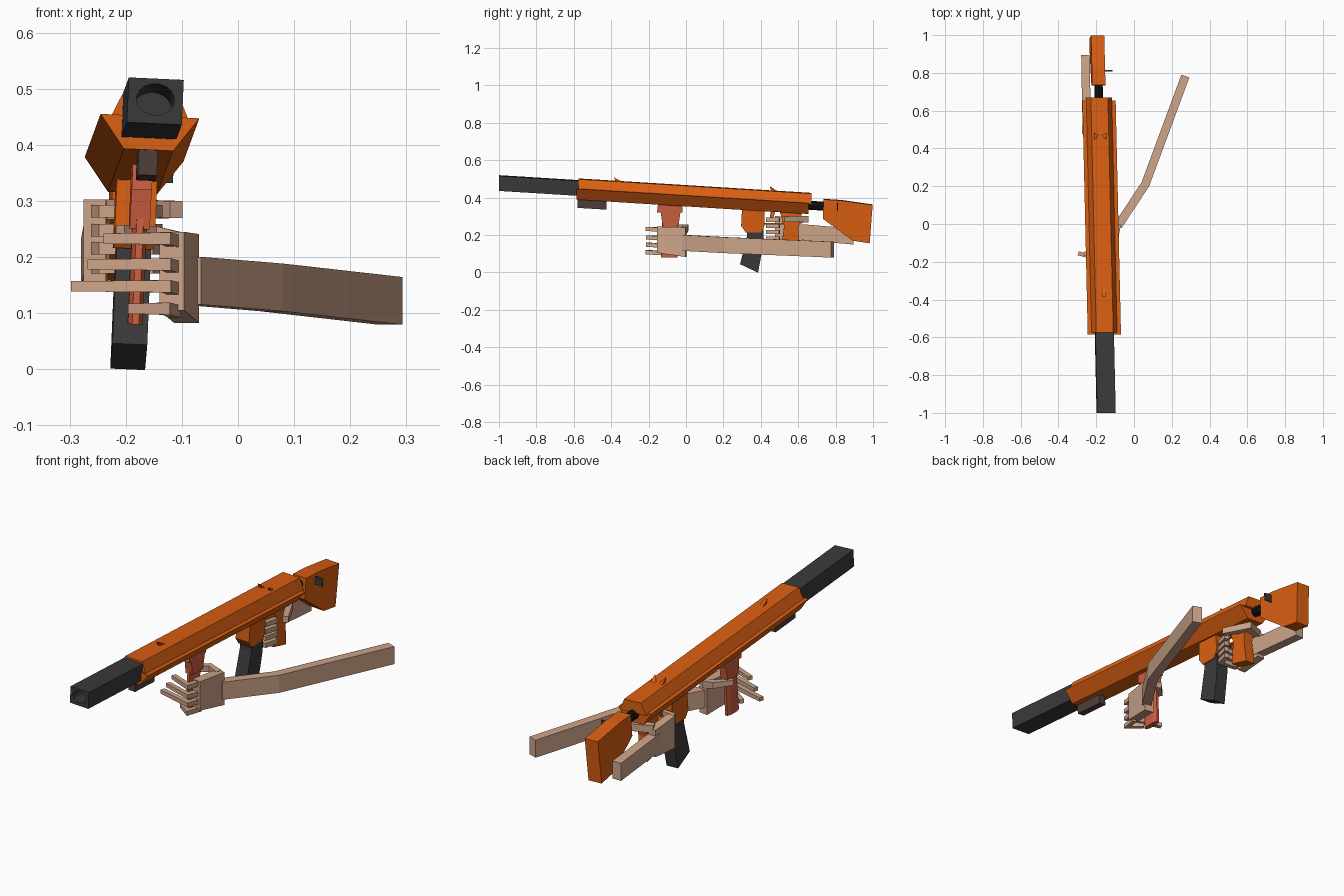
import bpy, bmesh, math
from mathutils import Vector

cube = bpy.data.objects.get("Cube")
if cube:
    bpy.data.objects.remove(cube, do_unlink=True)


def material(name, r, g, b):
    m = bpy.data.materials.new(name)
    m.use_nodes = True
    m.diffuse_color = (r, g, b, 1)
    m.node_tree.nodes["Principled BSDF"].inputs["Base Color"].default_value = (r, g, b, 1)
    return m


ORANGE = material("orange", 0.71, 0.115, 0.006)
DARK = material("dark_grey", 0.042, 0.042, 0.042)
BLACK = material("black", 0.006, 0.006, 0.006)
BROWN = material("brown_grey", 0.075, 0.05, 0.042)
RED = material("brick_red", 0.6, 0.115, 0.052)
SKIN = material("skin", 0.61, 0.37, 0.25)


def place(u, y, z):
    """Put a point, given across the gun and along y and z, on the tilted gun axis."""
    return (u - 0.17 - 0.02 * y + 0.045 * (z - 0.42), y, z - 0.045 * u)


def loft(name, rings, mat):
    """Join rings of points and cap both ends."""
    bm = bmesh.new()
    loops = [[bm.verts.new(p) for p in ring] for ring in rings]
    n = len(loops[0])
    for a, b in zip(loops, loops[1:]):
        for i in range(n):
            j = (i + 1) % n
            bm.faces.new((a[i], a[j], b[j], b[i]))
    bm.faces.new(loops[0])
    bm.faces.new(loops[-1])
    bmesh.ops.recalc_face_normals(bm, faces=bm.faces)
    me = bpy.data.meshes.new(name)
    bm.to_mesh(me)
    bm.free()
    me.materials.append(mat)
    ob = bpy.data.objects.new(name, me)
    bpy.context.collection.objects.link(ob)
    return ob


def side(name, profile, half, mat, offset=0):
    """Extrude a side profile (y, z) across the gun."""
    return loft(name, [[place(offset + s * half, y, z) for y, z in profile]
                       for s in (-1, 1)], mat)


def along(section, y):
    """Ring of (across, height) points at y, following the slope of the gun."""
    return [place(u, y, h - 0.062 * y) for u, h in section]


def limb(name, path, widths, heights, mat=SKIN):
    """Box-section limb along a path, mitred at the bends."""
    pts = [Vector(p) for p in path]
    rings = []
    for i, p in enumerate(pts):
        d0 = (p - pts[max(i - 1, 0)]).normalized()
        d1 = (pts[min(i + 1, len(pts) - 1)] - p).normalized()
        d = d0 + d1
        s = Vector((d.y, -d.x, 0)).normalized() * widths[i] / 2
        bend = d.length / 2 if d0.length and d1.length else 1
        s /= max(bend, 0.6)
        up = Vector((0, 0, heights[i] / 2))
        rings.append([p - s - up, p + s - up, p + s + up, p - s + up])
    return loft(name, rings, mat)


# Receiver: wide lower shell and narrower upper cover
lower = [(-0.088, 0.415), (-0.044, 0.355), (0.044, 0.355), (0.088, 0.415)]
upper = [(-0.07, 0.41), (-0.045, 0.465), (0.045, 0.465), (0.07, 0.41)]
loft("lower_receiver", [along(lower, -0.585), along(lower, 0.655)], ORANGE)
loft("upper_receiver", [along(upper, -0.575), along(upper, 0.67)], ORANGE)

# Square barrel with a round bore
angles = [math.tau * (i + 0.5) / 16 for i in range(16)]
square, bore = [], []
for a in angles:
    c, s = math.cos(a), math.sin(a)
    # snap the diagonal neighbours outward so the outline is a true box
    k = max(abs(c), abs(s))
    square.append((0.049 * c / k, 0.416 + 0.04 * s / k))
    bore.append((0.034 * c, 0.419 + 0.028 * s))
square = [(math.copysign(0.049, u) if abs(abs(u / 0.049) - 0.67) < 0.02 and abs(abs(h - 0.416) - 0.04) < 0.001
           else u, h) for u, h in square]
loft("barrel", [along(square, -0.57), along(square, -1), along(bore, -1),
                along(bore, -0.75)], DARK)

# Block under the front of the receiver
block = [(-0.017, 0.31), (0.017, 0.31), (0.017, 0.36), (-0.017, 0.36)]
loft("under_barrel_block", [along(block, -0.58), along(block, -0.425)], BROWN)

# Foregrip: mounting block and faceted shaft
side("foregrip_mount", [(-0.15, 0.365), (-0.155, 0.32), (-0.135, 0.32), (-0.125, 0.25),
                        (-0.04, 0.25), (-0.03, 0.32), (-0.02, 0.32), (-0.02, 0.36)], 0.018, RED)


def shaft_ring(z, front, back):
    return [place(u, y, z) for u, y in ((-0.006, front), (0.006, front), (0.013, front + 0.02),
            (0.013, back - 0.02), (0.006, back), (-0.006, back), (-0.013, back - 0.02),
            (-0.013, front + 0.02))]


loft("foregrip_shaft", [shaft_ring(0.34, -0.125, -0.04), shaft_ring(0.08, -0.135, -0.045)], RED)

# Magazine well, magazine, pistol grip and trigger
side("magazine_well", [(0.3, 0.35), (0.295, 0.25), (0.32, 0.215), (0.4, 0.215),
                       (0.42, 0.25), (0.42, 0.34)], 0.036, ORANGE)
side("magazine", [(0.33, 0.26), (0.325, 0.19), (0.29, 0.045), (0.385, 0.0),
                  (0.415, 0.16), (0.415, 0.26)], 0.031, DARK)
side("pistol_grip", [(0.5, 0.33), (0.525, 0.25), (0.51, 0.14), (0.61, 0.115),
                     (0.6, 0.23), (0.62, 0.32)], 0.025, ORANGE)
side("trigger", [(0.455, 0.34), (0.445, 0.275), (0.46, 0.27), (0.48, 0.335)], 0.006, RED)
side("trigger_guard", [(0.42, 0.265), (0.42, 0.258), (0.53, 0.258), (0.53, 0.265)], 0.01, ORANGE)

# Stock with its connecting rod and side tab
rod = [(0.022 * math.cos(math.tau * i / 8), 0.4 + 0.024 * math.sin(math.tau * i / 8))
       for i in range(8)]
loft("stock_rod", [along(rod, 0.64), along(rod, 0.76)], BLACK)
side("stock", [(0.735, 0.392), (0.83, 0.386), (0.998, 0.362), (0.982, 0.157),
               (0.89, 0.172), (0.732, 0.288)], 0.035, ORANGE)
side("stock_tab", [(0.808, 0.335), (0.814, 0.335), (0.814, 0.372), (0.808, 0.372)],
     0.022, DARK, 0.052)

# Sights: one front blade and a pair of rear spikes
side("front_sight", [(-0.385, 0.508), (-0.33, 0.48), (-0.37, 0.48)], 0.008, ORANGE)
for s, tag in ((-1, "right"), (1, "left")):
    loft("rear_sight_" + tag,
         [[place(s * u, y, z) for u, y, z in ring] for ring in (
             ((0.004, 0.475, 0.43), (0.032, 0.46, 0.43), (0.032, 0.49, 0.43)),
             ((0.027, 0.448, 0.458), (0.03, 0.448, 0.458), (0.03, 0.451, 0.458)))], ORANGE)

# Left arm and hand, holding the foregrip
limb("left_forearm", [(-0.085, -0.01, 0.158), (0.06, 0.21, 0.146), (0.272, 0.783, 0.122)],
     [0.045] * 3, [0.085] * 3)
limb("left_palm", [(-0.092, 0.0, 0.162), (-0.118, -0.15, 0.175)], [0.045, 0.045], [0.158, 0.14])
for i, (z, tip) in enumerate(((0.233, -0.235), (0.187, -0.265), (0.148, -0.295), (0.108, -0.19))):
    limb("left_finger_%d" % (i + 1),
         [(-0.113, -0.13, z - 0.005), (-0.128, -0.2, z), (tip, -0.155, z)],
         [0.022] * 3, [0.022, 0.022, 0.018])
limb("left_thumb", [(-0.095, -0.01, 0.225), (-0.15, 0.0, 0.24), (-0.21, -0.06, 0.245)],
     [0.03, 0.026, 0.022], [0.035, 0.03, 0.024])

# Right arm and hand, holding the pistol grip
limb("right_forearm", [(-0.257, 0.895, 0.192), (-0.252, 0.59, 0.218)], [0.045] * 2, [0.085] * 2)
limb("right_palm", [(-0.252, 0.62, 0.222), (-0.255, 0.475, 0.225)], [0.04] * 2, [0.13, 0.155])
for i, z in enumerate((0.282, 0.248, 0.216, 0.182)):
    limb("right_finger_%d" % (i + 1),
         [(-0.258, 0.5, z), (-0.24, 0.445, z), (-0.16, 0.44, z), (-0.145, 0.5, z)],
         [0.022] * 4, [0.022] * 4)
limb("right_thumb", [(-0.25, 0.6, 0.285), (-0.17, 0.635, 0.285), (-0.11, 0.52, 0.285)],
     [0.035, 0.03, 0.026], [0.036, 0.034, 0.03])
